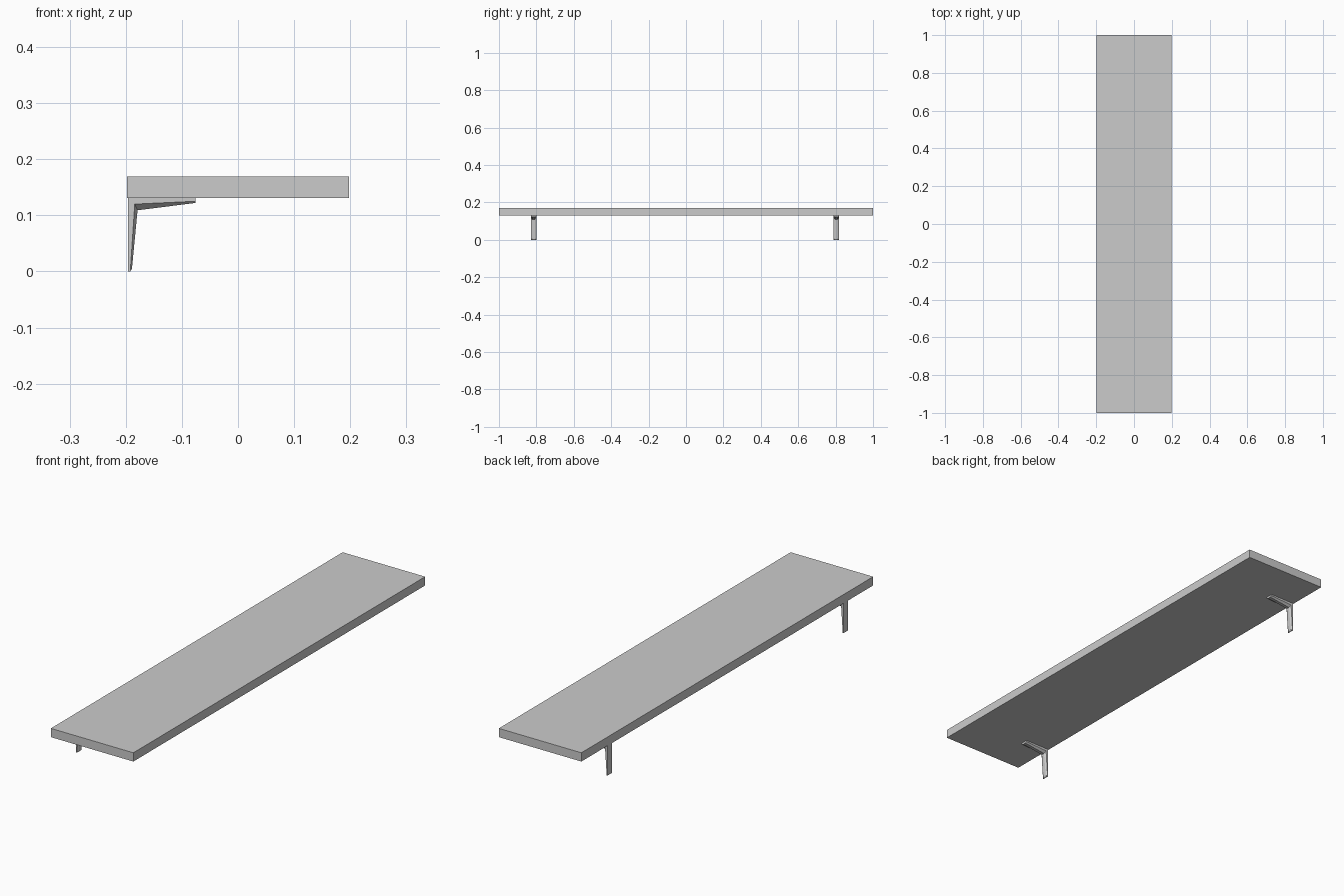
import bpy
import bmesh

if "Cube" in bpy.data.objects:
    bpy.data.objects.remove(bpy.data.objects["Cube"])


def make_object(name, bm):
    bmesh.ops.recalc_face_normals(bm, faces=bm.faces)
    mesh = bpy.data.meshes.new(name)
    bm.to_mesh(mesh)
    bm.free()
    obj = bpy.data.objects.new(name, mesh)
    bpy.context.collection.objects.link(obj)
    return obj


# Shelf board
bm = bmesh.new()
bmesh.ops.create_cube(bm, size=1)
bmesh.ops.scale(bm, verts=bm.verts, vec=(0.396, 2.0, 0.038))
bmesh.ops.translate(bm, verts=bm.verts, vec=(0, 0, 0.15))
make_object("shelf_board", bm)

# Bracket sections (x, z): mounting face, side edge, raised ridge
STATIONS = [
    ((-0.196, 0.0), (-0.192, 0.0), (-0.189, 0.005)),        # wall end
    ((-0.196, 0.131), (-0.184, 0.120), (-0.179, 0.109)),    # corner
    ((-0.076, 0.131), (-0.076, 0.125), (-0.076, 0.122)),    # arm end
]
HALF_WIDTH = 0.015
RIDGE_HALF = 0.007


def bracket(name, y):
    """Sweep a bevelled cross-section along the L-shaped stations."""
    bm = bmesh.new()
    rings = []
    for back, edge, ridge in STATIONS:
        section = [(back, -HALF_WIDTH), (edge, -HALF_WIDTH),
                   (ridge, -RIDGE_HALF), (ridge, RIDGE_HALF),
                   (edge, HALF_WIDTH), (back, HALF_WIDTH)]
        rings.append([bm.verts.new((p[0], y + dy, p[1])) for p, dy in section])
    for a, b in zip(rings, rings[1:]):
        for i in range(6):
            j = (i + 1) % 6
            bm.faces.new((a[i], a[j], b[j], b[i]))
    # End caps, split so every face stays flat
    for ring in (rings[0], rings[-1]):
        bm.faces.new((ring[0], ring[1], ring[4], ring[5]))
        bm.faces.new(ring[1:5])
    return make_object(name, bm)


# Two matching brackets
bracket("bracket_near", -0.815)
bracket("bracket_far", 0.803)
